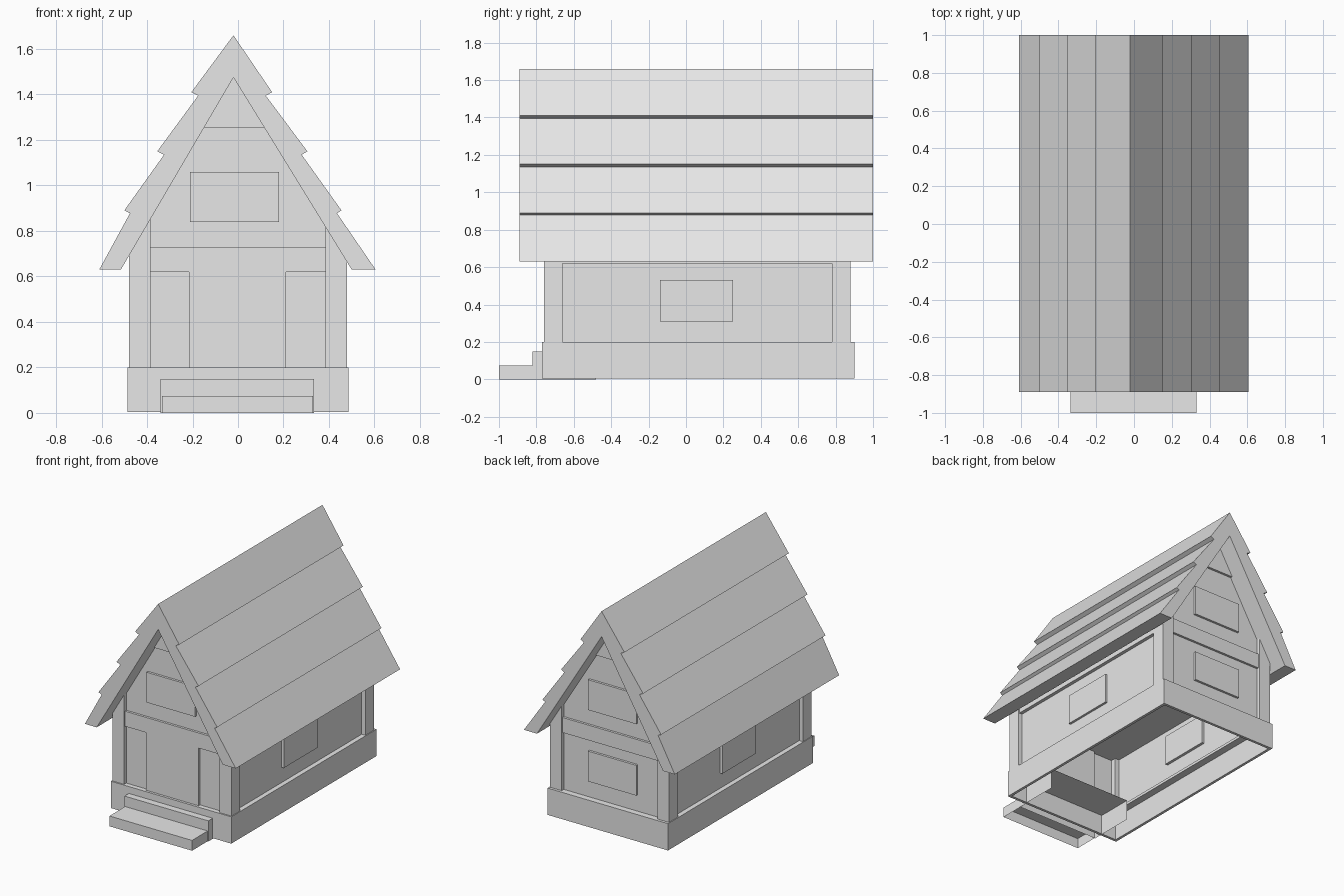
import bpy, bmesh

cube = bpy.data.objects.get("Cube")
if cube:
    bpy.data.objects.remove(cube, do_unlink=True)

grey = bpy.data.materials.new("plain_grey")
grey.use_nodes = True
grey.diffuse_color = (0.8, 0.8, 0.8, 1)
grey.node_tree.nodes["Principled BSDF"].inputs["Base Color"].default_value = (0.8, 0.8, 0.8, 1)


def prism(name, profile, y0, y1, open_sides=()):
    """Extrude an x-z profile along y; open_sides lists face directions to leave out."""
    bm = bmesh.new()
    face = bm.faces.new([bm.verts.new((x, y0, z)) for x, z in profile])
    extruded = bmesh.ops.extrude_face_region(bm, geom=[face], use_keep_orig=True)
    for v in extruded["geom"]:
        if isinstance(v, bmesh.types.BMVert):
            v.co.y = y1
    bmesh.ops.recalc_face_normals(bm, faces=bm.faces)
    away = {"bottom": (2, -1), "back": (1, 1)}
    for side in open_sides:
        axis, sign = away[side]
        bm.normal_update()
        gone = [f for f in bm.faces if f.normal[axis] * sign > 0.9]
        bmesh.ops.delete(bm, geom=gone, context='FACES')
    mesh = bpy.data.meshes.new(name)
    bm.to_mesh(mesh)
    bm.free()
    mesh.materials.append(grey)
    obj = bpy.data.objects.new(name, mesh)
    bpy.context.collection.objects.link(obj)
    return obj


def box(name, x, y, z, open_sides=()):
    profile = [(x[0], z[0]), (x[1], z[0]), (x[1], z[1]), (x[0], z[1])]
    return prism(name, profile, y[0], y[1], open_sides)


def mirrored(s, a, b):
    return tuple(sorted((s * a, s * b)))


# Stepped roof, running front to back
roof = [(-0.02, 1.66),
        (0.15, 1.41), (0.122, 1.395), (0.305, 1.15), (0.28, 1.135),
        (0.455, 0.89), (0.435, 0.878), (0.605, 0.63), (0.5, 0.63),
        (-0.02, 1.475),
        (-0.515, 0.63), (-0.61, 0.63), (-0.475, 0.878), (-0.5, 0.89),
        (-0.325, 1.135), (-0.355, 1.15), (-0.175, 1.395), (-0.205, 1.41)]
prism("roof", roof, -0.89, 1.0)

# Hollow plinth with an inner ledge under the walls
for s, side in ((1, "left"), (-1, "right")):
    box(f"plinth_{side}", mirrored(s, 0.465, 0.485), (-0.77, 0.9), (0.005, 0.2))
    box(f"ledge_{side}", mirrored(s, 0.41, 0.48), (-0.76, 0.89), (0.18, 0.2))
for end, y, ledge in (("front", (-0.77, -0.75), (-0.76, -0.7)),
                      ("back", (0.88, 0.9), (0.82, 0.89))):
    box(f"plinth_{end}", (-0.485, 0.485), y, (0.005, 0.2))
    box(f"ledge_{end}", (-0.48, 0.48), ledge, (0.18, 0.2))

# Side walls, upper beams, windows and corner posts
for s, side in ((1, "left"), (-1, "right")):
    box(f"wall_{side}", mirrored(s, 0.42, 0.45), (-0.72, 0.84), (0.19, 0.74))
    box(f"beam_{side}", mirrored(s, 0.42, 0.475), (-0.66, 0.78), (0.62, 0.72))
    box(f"window_{side}", mirrored(s, 0.4, 0.467), (-0.14, 0.25), (0.31, 0.53))
    post = [(s * 0.385, 0.2), (s * 0.48, 0.2), (s * 0.48, 0.72), (s * 0.385, 0.88)]
    prism(f"front_post_{side}", post, -0.76, -0.66)
    prism(f"back_post_{side}", post, 0.78, 0.88)

# Gable walls with cross beams, peak boards and attic windows
gable = [(-0.45, 0.19), (0.45, 0.19), (0.45, 0.74), (-0.02, 1.5), (-0.45, 0.78)]
peak = [(-0.16, 1.255), (0.125, 1.255), (-0.02, 1.49)]
for end, wall, trim in (("front", (-0.735, -0.7), (-0.752, -0.71)),
                        ("back", (0.82, 0.855), (0.83, 0.872))):
    prism(f"gable_{end}", gable, *wall)
    prism(f"peak_board_{end}", peak, *trim)
    box(f"cross_beam_{end}", (-0.39, 0.39), trim, (0.62, 0.73))
    box(f"attic_window_{end}", (-0.21, 0.18), trim, (0.84, 1.06))

# Back window, front door and ceiling
box("window_back", (-0.21, 0.18), (0.8, 0.872), (0.32, 0.54))
box("door", (-0.215, 0.21), (-0.752, -0.68), (0.2, 0.62))
box("ceiling", (-0.43, 0.43), (-0.72, 0.84), (0.58, 0.6))

# Hollow entrance steps
box("lower_step", (-0.335, 0.33), (-1.0, -0.77), (0, 0.075), ("bottom", "back"))
box("upper_step", (-0.34, 0.335), (-0.82, -0.48), (0, 0.15), ("bottom", "back"))
